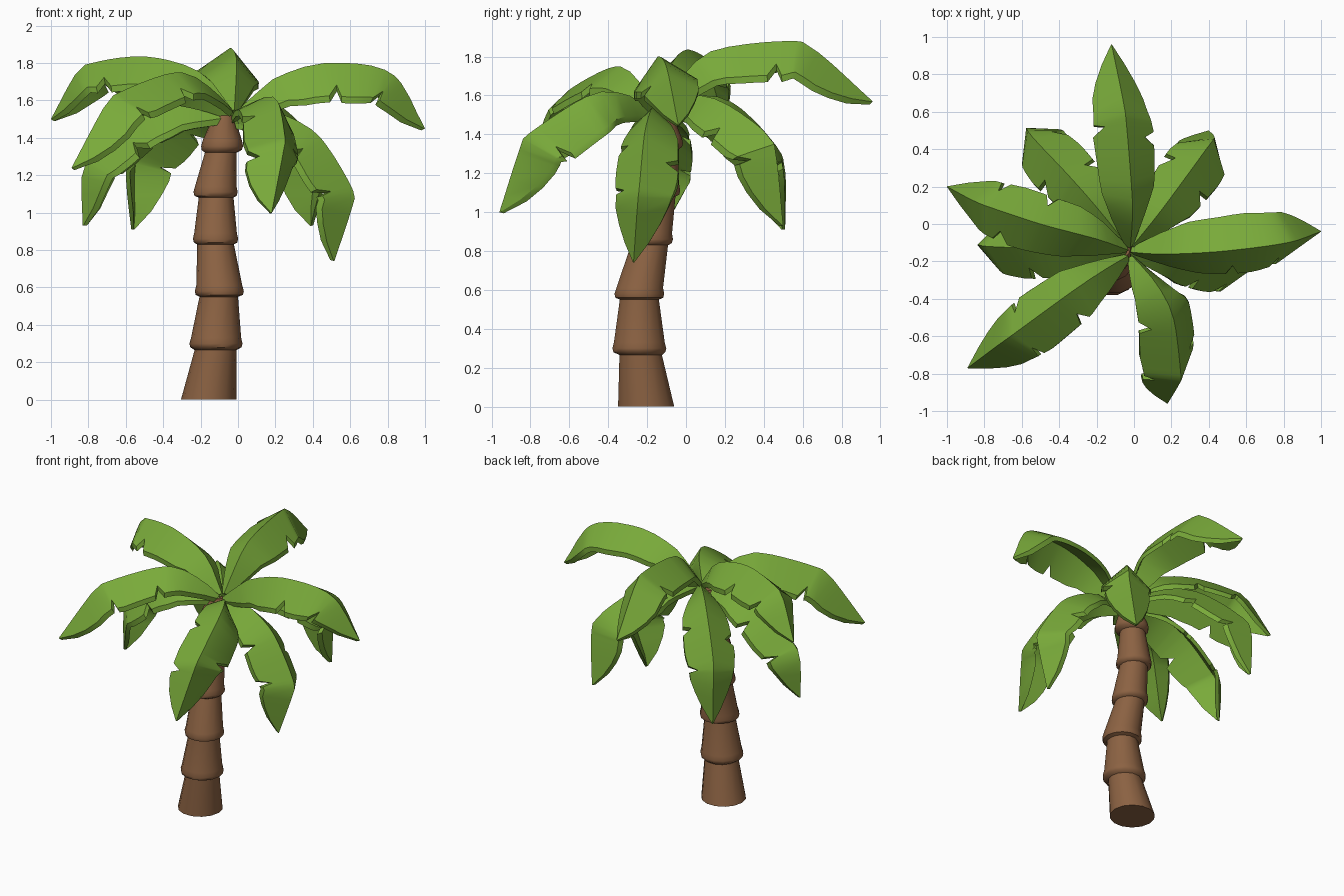
import bpy, bmesh, math
from mathutils import Vector

if "Cube" in bpy.data.objects:
    bpy.data.objects.remove(bpy.data.objects["Cube"])

def material(name, rgb):
    m = bpy.data.materials.new(name)
    m.diffuse_color = (*rgb, 1)
    m.use_nodes = True
    m.node_tree.nodes["Principled BSDF"].inputs["Base Color"].default_value = m.diffuse_color
    return m

GREEN = material("leaf green", (0.19, 0.40, 0.042))
BROWN = material("bark brown", (0.26, 0.122, 0.055))

def loft(name, rings, mat, angle):
    """Skin a list of equal-length point rings into a closed solid."""
    bm = bmesh.new()
    vs = [[bm.verts.new(p) for p in r] for r in rings]
    n = len(rings[0])
    for a, b in zip(vs, vs[1:]):
        for i in range(n):
            j = (i + 1) % n
            bm.faces.new((a[i], a[j], b[j], b[i]))
    bm.faces.new(vs[0][::-1])
    bm.faces.new(vs[-1])
    bmesh.ops.recalc_face_normals(bm, faces=bm.faces)
    me = bpy.data.meshes.new(name)
    bm.to_mesh(me)
    bm.free()
    me.materials.append(mat)
    ob = bpy.data.objects.new(name, me)
    bpy.context.collection.objects.link(ob)
    me.shade_smooth()
    me.set_sharp_from_angle(angle=math.radians(angle))
    return ob

# Trunk: stacked tapering segments, each with a rounded lip (x, y, z, radius)
trunk = [(-.157, -.205, 0, .148), (-.12, -.233, .265, .112),
         (-.118, -.24, .28, .137), (-.118, -.24, .30, .142), (-.117, -.24, .33, .134),
         (-.103, -.24, .55, .103),
         (-.10, -.24, .56, .126), (-.10, -.24, .58, .131), (-.10, -.238, .61, .123),
         (-.12, -.188, .83, .098),
         (-.12, -.187, .84, .116), (-.12, -.185, .86, .121), (-.12, -.183, .89, .114),
         (-.117, -.145, 1.08, .093),
         (-.12, -.145, 1.09, .113), (-.12, -.145, 1.11, .118), (-.119, -.143, 1.14, .111),
         (-.092, -.125, 1.32, .085),
         (-.087, -.125, 1.335, .107), (-.085, -.125, 1.355, .112), (-.084, -.125, 1.385, .105),
         (-.075, -.13, 1.52, .055)]
SIDES = 14
loft("trunk", [[(x + r * math.cos(math.tau * i / SIDES), y + r * math.sin(math.tau * i / SIDES), z)
                for i in range(SIDES)] for x, y, z, r in trunk], BROWN, 50)

# Leaf helpers
PROFILE = [(0, .03), (.12, .12), (.3, .20), (.55, .225), (.8, .185), (.9, .12), (1, .004)]

def width(t, notches):
    for (a, wa), (b, wb) in zip(PROFILE, PROFILE[1:]):
        if t <= b:
            w = wa + (wb - wa) * (t - a) / (b - a)
            break
    return w * (.66 if any(abs(t - n) < 1e-4 for n in notches) else 1)

def smooth_path(pts):
    """Catmull-Rom curve through the points, returned as a function of arc length 0..1."""
    p = [Vector(q) for q in pts]
    p = [2 * p[0] - p[1]] + p + [2 * p[-1] - p[-2]]
    out = []
    for i in range(1, len(p) - 2):
        a, b, c, d = p[i - 1:i + 3]
        for k in range(10):
            u = k / 10
            out.append(.5 * (2 * b + (c - a) * u + (2 * a - 5 * b + 4 * c - d) * u * u
                             + (3 * b - a - 3 * c + d) * u ** 3))
    out.append(p[-2])
    acc = [0]
    for a, b in zip(out, out[1:]):
        acc.append(acc[-1] + (b - a).length)

    def at(t):
        s = max(0, min(1, t)) * acc[-1]
        for i in range(len(out) - 1):
            if s <= acc[i + 1]:
                return out[i].lerp(out[i + 1], (s - acc[i]) / (acc[i + 1] - acc[i]))
        return out[-1]
    return at

def leaf(name, ridge, roll=0, left=(.5,), right=(.42, .7)):
    """Roof-shaped leaf with notched edges; roll flattens the left side."""
    at = smooth_path(ridge)
    chord = Vector(ridge[-1]) - Vector(ridge[0])
    side = Vector((chord.y, -chord.x, 0)).normalized()
    ts = {round(i / 14, 4) for i in range(15)}
    for n in (*left, *right):
        ts = {t for t in ts if not n - .06 < t < n + .04} | {n}
        ts |= {round(n - .045, 4), round(n + .02, 4)}
    ar, al = math.radians(43 + roll), math.radians(43 - roll)
    rings = []
    for t in sorted(ts):
        c = at(t)
        tan = (at(t + .1) - at(t - .1)).normalized()
        up = side.cross(tan).normalized()
        r = c + (side * math.cos(ar) - up * math.sin(ar)) * width(t, right)
        l = c + (-side * math.cos(al) - up * math.sin(al)) * width(t, left)
        down = up * -(.035 if t < .95 else .02)
        rings.append([l, c, r, r + down, c + down, l + down])
    loft(name, rings, GREEN, 32)

# Long arching leaves
leaf("leaf_back", [(-.02, -.13, 1.55), (-.01, 0, 1.72), (-.01, .15, 1.835), (-.04, .53, 1.88),
                   (-.06, .67, 1.83), (-.12, .96, 1.57)], 8, (.6,), (.53,))
leaf("leaf_right", [(-.02, -.15, 1.53), (.1, -.16, 1.64), (.22, -.16, 1.73), (.48, -.145, 1.80),
                    (.82, -.10, 1.745), (1.0, -.04, 1.45)], 12, (.68,), (.48, .74))
leaf("leaf_front", [(-.01, -.17, 1.52), (.12, -.32, 1.61), (.21, -.5, 1.6), (.25, -.8, 1.41),
                    (.245, -.85, 1.34), (.18, -.96, 1.0)], -18, (.6,), (.4, .72))
leaf("leaf_front_left", [(-.03, -.17, 1.55), (-.15, -.24, 1.67), (-.33, -.36, 1.75),
                         (-.66, -.6, 1.63), (-.73, -.65, 1.54), (-.89, -.77, 1.24)],
     8, (.36, .62), (.6,))
leaf("leaf_left", [(-.03, -.14, 1.55), (-.2, -.08, 1.75), (-.5, 0, 1.835), (-.8, .1, 1.795),
                   (-.87, .13, 1.74), (-1.0, .2, 1.5)], 0, (.62,), (.45, .7))

# Short drooping leaves
leaf("drooping_leaf_right", [(-.02, -.16, 1.5), (.15, -.17, 1.54), (.3, -.19, 1.5),
                             (.45, -.215, 1.39), (.61, -.24, 1.13), (.61, -.25, 1.03),
                             (.515, -.27, .74)], 0, (.5,), (.4, .66))
leaf("drooping_leaf_back_right", [(-.01, -.12, 1.54), (.12, .04, 1.6), (.24, .2, 1.56),
                                  (.4, .42, 1.4), (.43, .465, 1.28), (.4, .5, .93)])
leaf("drooping_leaf_back_left", [(-.03, -.12, 1.54), (-.2, .09, 1.6), (-.35, .26, 1.55),
                                 (-.53, .45, 1.36), (-.575, .51, 1.22), (-.57, .51, .91)])
leaf("drooping_leaf_left", [(-.04, -.15, 1.53), (-.3, -.14, 1.58), (-.55, -.13, 1.5),
                            (-.78, -.12, 1.3), (-.835, -.11, 1.2), (-.83, -.12, .93)])
